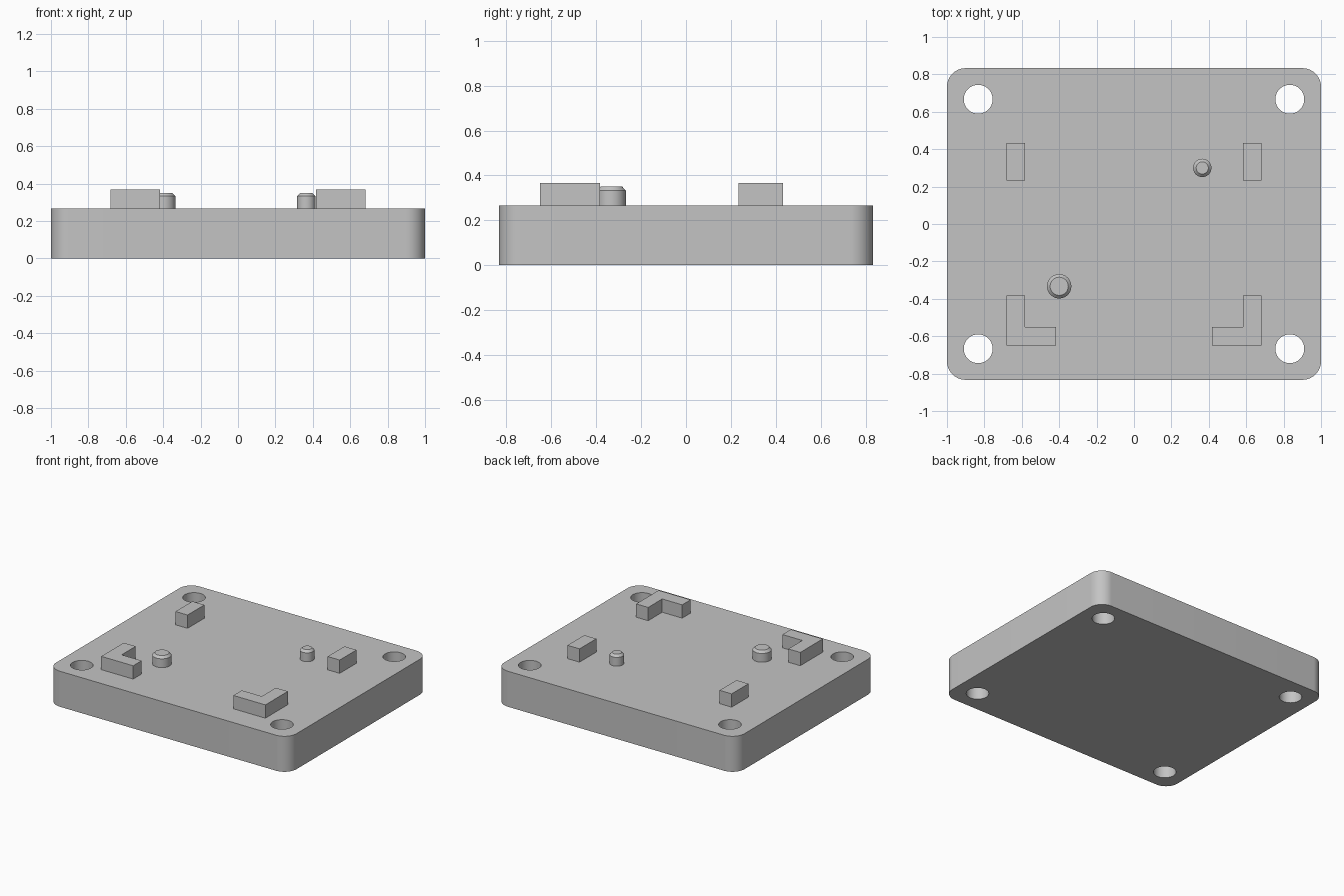
import bpy, bmesh, math

if "Cube" in bpy.data.objects:
    bpy.data.objects.remove(bpy.data.objects["Cube"])

grey = bpy.data.materials.new("plain grey")
grey.diffuse_color = (0.55, 0.55, 0.55, 1)
grey.use_nodes = True
grey.node_tree.nodes["Principled BSDF"].inputs["Base Color"].default_value = grey.diffuse_color

TOP = 0.267          # upper face of the base plate
GUIDE_TOP = 0.367    # upper face of the locating blocks


def finish(name, bm, smooth=True):
    bmesh.ops.recalc_face_normals(bm, faces=bm.faces[:])
    mesh = bpy.data.meshes.new(name)
    bm.to_mesh(mesh)
    bm.free()
    ob = bpy.data.objects.new(name, mesh)
    bpy.context.collection.objects.link(ob)
    mesh.materials.append(grey)
    if smooth:
        smooth_object(ob)
    return ob


def smooth_object(ob):
    bpy.ops.object.select_all(action='DESELECT')
    ob.select_set(True)
    bpy.context.view_layer.objects.active = ob
    bpy.ops.object.shade_smooth_by_angle(angle=math.radians(30))


def add_prism(bm, outline, z0, z1):
    low = [bm.verts.new((x, y, z0)) for x, y in outline]
    high = [bm.verts.new((x, y, z1)) for x, y in outline]
    bm.faces.new(low[::-1])
    bm.faces.new(high)
    n = len(outline)
    for i in range(n):
        j = (i + 1) % n
        bm.faces.new((low[i], low[j], high[j], high[i]))


def circle(cx, cy, r, n=64):
    return [(cx + r * math.cos(2 * math.pi * i / n),
             cy + r * math.sin(2 * math.pi * i / n)) for i in range(n)]


# Base plate with rounded vertical corners
R, HX, HY, STEPS = 0.1, 1.0, 0.833, 16
outline = []
for k, (sx, sy) in enumerate([(1, 1), (-1, 1), (-1, -1), (1, -1)]):
    for i in range(STEPS + 1):
        a = math.pi / 2 * (k + i / STEPS)
        outline.append((sx * (HX - R) + R * math.cos(a),
                        sy * (HY - R) + R * math.sin(a)))
bm = bmesh.new()
add_prism(bm, outline, 0, TOP)
plate = finish("base_plate", bm, smooth=False)

# Four through holes in the corners
bm = bmesh.new()
for sx in (-1, 1):
    for sy in (-1, 1):
        add_prism(bm, circle(sx * 0.833, sy * 0.667, 0.077), -0.1, TOP + 0.1)
cutter = finish("hole_cutter", bm, smooth=False)
cutter.hide_render = True
mod = plate.modifiers.new("holes", 'BOOLEAN')
mod.operation = 'DIFFERENCE'
mod.solver = 'EXACT'
mod.object = cutter
bpy.context.view_layer.objects.active = plate
bpy.ops.object.modifier_apply(modifier=mod.name)
bpy.data.objects.remove(cutter)
smooth_object(plate)

# Locating blocks: rectangles at the back, L shapes at the front
rect = [(0.583, 0.233), (0.683, 0.233), (0.683, 0.433), (0.583, 0.433)]
ell = [(0.417, -0.65), (0.683, -0.65), (0.683, -0.383),
       (0.583, -0.383), (0.583, -0.55), (0.417, -0.55)]
for side, s in (("left", -1), ("right", 1)):
    for part, shape in (("back_block", rect), ("corner_block", ell)):
        bm = bmesh.new()
        add_prism(bm, [(s * x, y) for x, y in shape], TOP, GUIDE_TOP)
        finish(f"{side}_{part}", bm, smooth=False)


# Chamfered locating pins
def pin(name, cx, cy, r, n=48):
    bm = bmesh.new()
    rings = [[bm.verts.new((x, y, z)) for x, y in circle(cx, cy, rr, n)]
             for rr, z in ((r, TOP), (r, 0.333), (r - 0.0165, 0.35))]
    for a, b in zip(rings, rings[1:]):
        for i in range(n):
            j = (i + 1) % n
            bm.faces.new((a[i], a[j], b[j], b[i]))
    bm.faces.new(rings[0][::-1])
    bm.faces.new(rings[-1])
    finish(name, bm)


pin("large_pin", -0.4, -0.333, 0.065)
pin("small_pin", 0.365, 0.3, 0.049)
